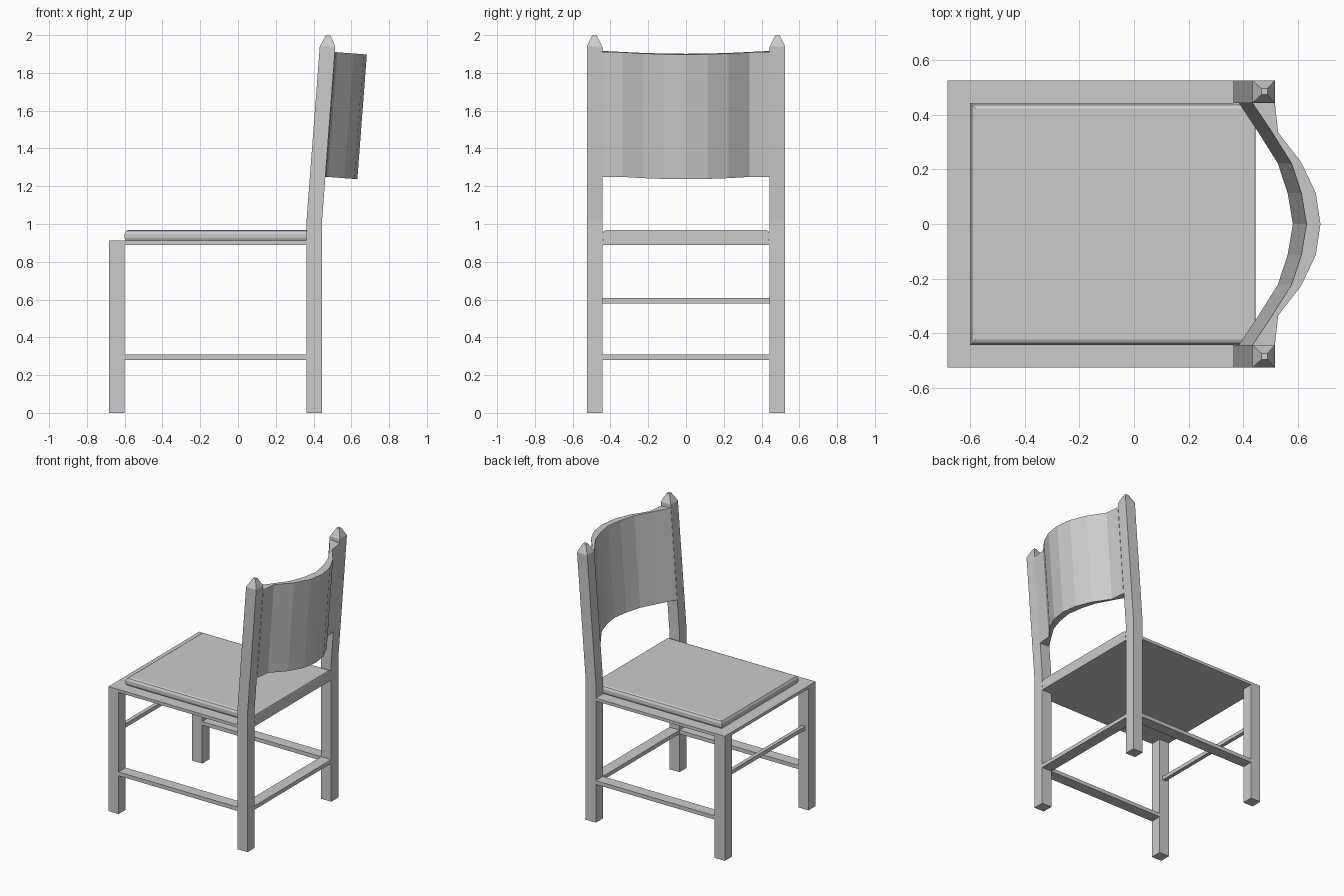
import bpy, bmesh

if "Cube" in bpy.data.objects:
    bpy.data.objects.remove(bpy.data.objects["Cube"])


def loft(name, rings):
    """Closed solid through matching rings of points, capped at both ends."""
    bm = bmesh.new()
    loops = [[bm.verts.new(p) for p in r] for r in rings]
    n = len(loops[0])
    for a, b in zip(loops, loops[1:]):
        for i in range(n):
            j = (i + 1) % n
            bm.faces.new((a[i], a[j], b[j], b[i]))
    bm.faces.new(loops[0][::-1])
    bm.faces.new(loops[-1])
    bmesh.ops.recalc_face_normals(bm, faces=bm.faces)
    mesh = bpy.data.meshes.new(name)
    bm.to_mesh(mesh)
    bm.free()
    obj = bpy.data.objects.new(name, mesh)
    bpy.context.collection.objects.link(obj)
    return obj


def rect(x0, x1, y0, y1, z):
    return [(x0, y0, z), (x1, y0, z), (x1, y1, z), (x0, y1, z)]


def box(name, x0, x1, y0, y1, z0, z1):
    return loft(name, [rect(x0, x1, y0, y1, z0), rect(x0, x1, y0, y1, z1)])


IN, OUT = 0.443, 0.525          # inner and outer leg faces
FRONT, BACK = -0.682, 0.445     # chair depth
FI, BI = -0.60, 0.363           # inner faces of front and back legs
KINK, SLOPE = 1.02, 0.076       # where and how much the back leans

for side, s in (("right", -1), ("left", 1)):
    y0, y1 = sorted((s * IN, s * OUT))
    box(f"front_leg_{side}", FRONT, FI, y0, y1, 0, 0.91)
    # Back leg: straight, then leaning, ending in a blunt pyramid
    yc, d = s * 0.484, 0.07
    loft(f"back_leg_{side}", [
        rect(BI, BACK, y0, y1, 0),
        rect(BI, BACK, y0, y1, KINK),
        rect(BI + d, BACK + d, y0, y1, 1.94),
        rect(0.466, 0.488, yc - 0.011, yc + 0.011, 2.0)])
    box(f"side_stretcher_{side}", FI, BI, y0, y1, 0.28, 0.308)

# Cross stretchers
box("back_stretcher", BI, BACK, -IN, IN, 0.28, 0.308)
box("front_stretcher", -0.655, -0.627, -IN, IN, 0.58, 0.608)

# Seat board with a rail between the back legs
box("seat", FRONT, BI, -OUT, OUT, 0.89, 0.912)
box("seat_back_rail", BI, BACK, -IN, IN, 0.89, 0.912)

# Cushion with softened upper edge
loft("cushion", [
    rect(FI + i, BACK - b, -IN + i, IN - i, z)
    for i, b, z in ((0.006, 0, 0.912), (0, 0, 0.925), (0, 0, 0.948),
                    (0.008, 0, 0.963), (0.02, 0.002, 0.969))])

# Curved backrest: half outlines (x, y) at the top, mirrored across y
outer = [(0.515, 0.443), (0.527, 0.335), (0.612, 0.225), (0.665, 0.113)]
inner = [(0.433, 0.443), (0.505, 0.335), (0.576, 0.222), (0.612, 0.113)]


def full(half, mid):
    return half + [(mid, 0)] + [(x, -y) for x, y in reversed(half)]


outline = full(outer, 0.682) + full(inner, 0.631)[::-1]
rings = []
for z in (1.25, 1.91):
    rings.append([(x - (1.91 - z) * SLOPE, y, z - (x - 0.515) * SLOPE)
                  for x, y in outline])
loft("backrest", rings)
